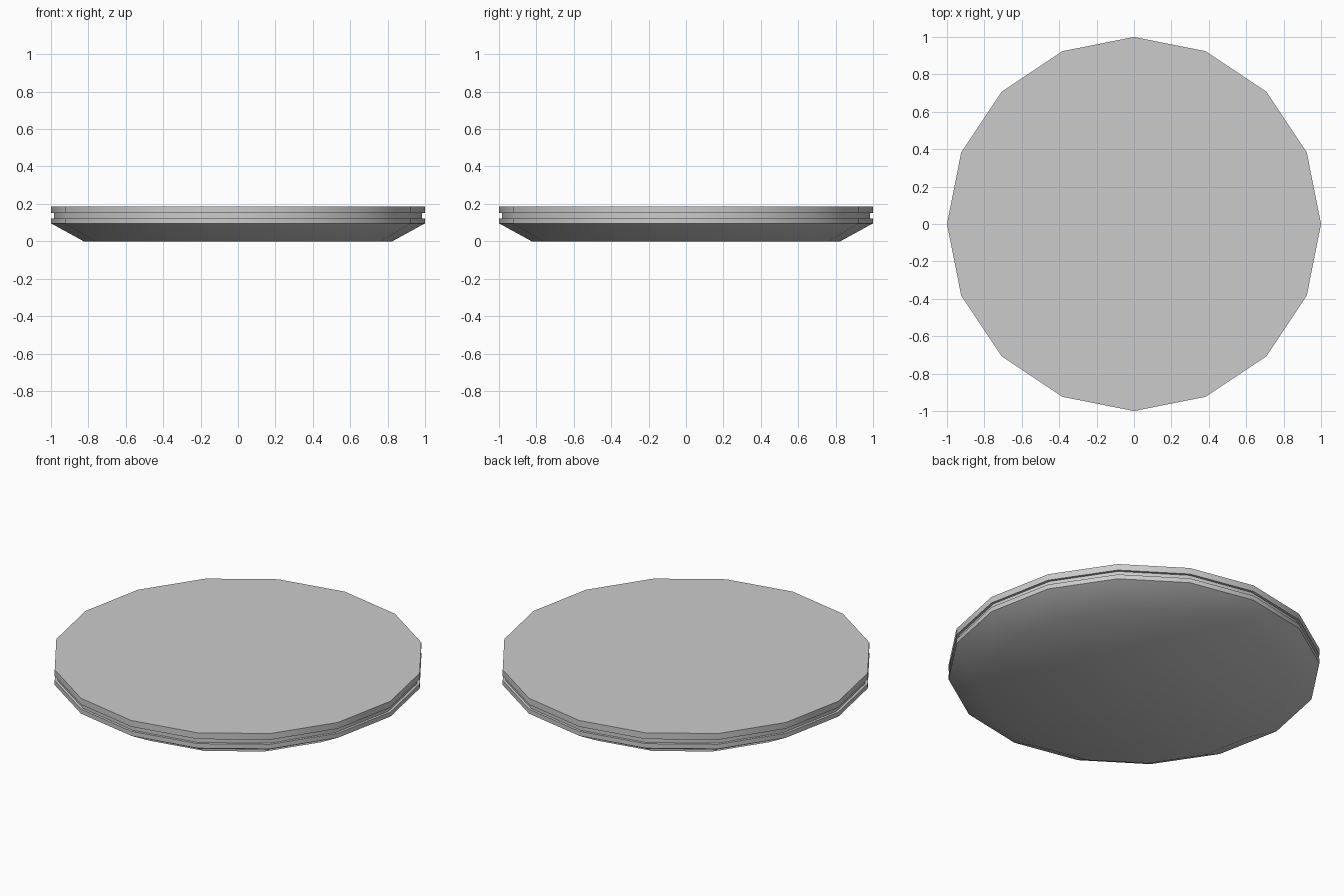
import bpy, bmesh, math

if "Cube" in bpy.data.objects:
    bpy.data.objects.remove(bpy.data.objects["Cube"])

SIDES = 16
# Radius and height from the base up: chamfered base, lower rim, groove, upper rim
PROFILE = [(0.825, 0.0), (1.0, 0.096), (1.0, 0.123), (0.985, 0.123),
           (0.985, 0.15), (1.0, 0.15), (1.0, 0.187)]


def lathe(name, profile, sides):
    bm = bmesh.new()
    rings = [[bm.verts.new((r * math.cos(2 * math.pi * i / sides),
                            r * math.sin(2 * math.pi * i / sides), z))
              for i in range(sides)] for r, z in profile]
    for low, high in zip(rings, rings[1:]):
        for i in range(sides):
            j = (i + 1) % sides
            bm.faces.new((low[i], low[j], high[j], high[i]))
    bm.faces.new(rings[0][::-1])
    bm.faces.new(rings[-1])
    mesh = bpy.data.meshes.new(name)
    bm.to_mesh(mesh)
    bm.free()
    obj = bpy.data.objects.new(name, mesh)
    bpy.context.collection.objects.link(obj)
    return obj


# Grooved round disc
disc = lathe("grooved_disc", PROFILE, SIDES)
bpy.context.view_layer.objects.active = disc
disc.select_set(True)
bpy.ops.object.shade_smooth_by_angle(angle=math.radians(30))
